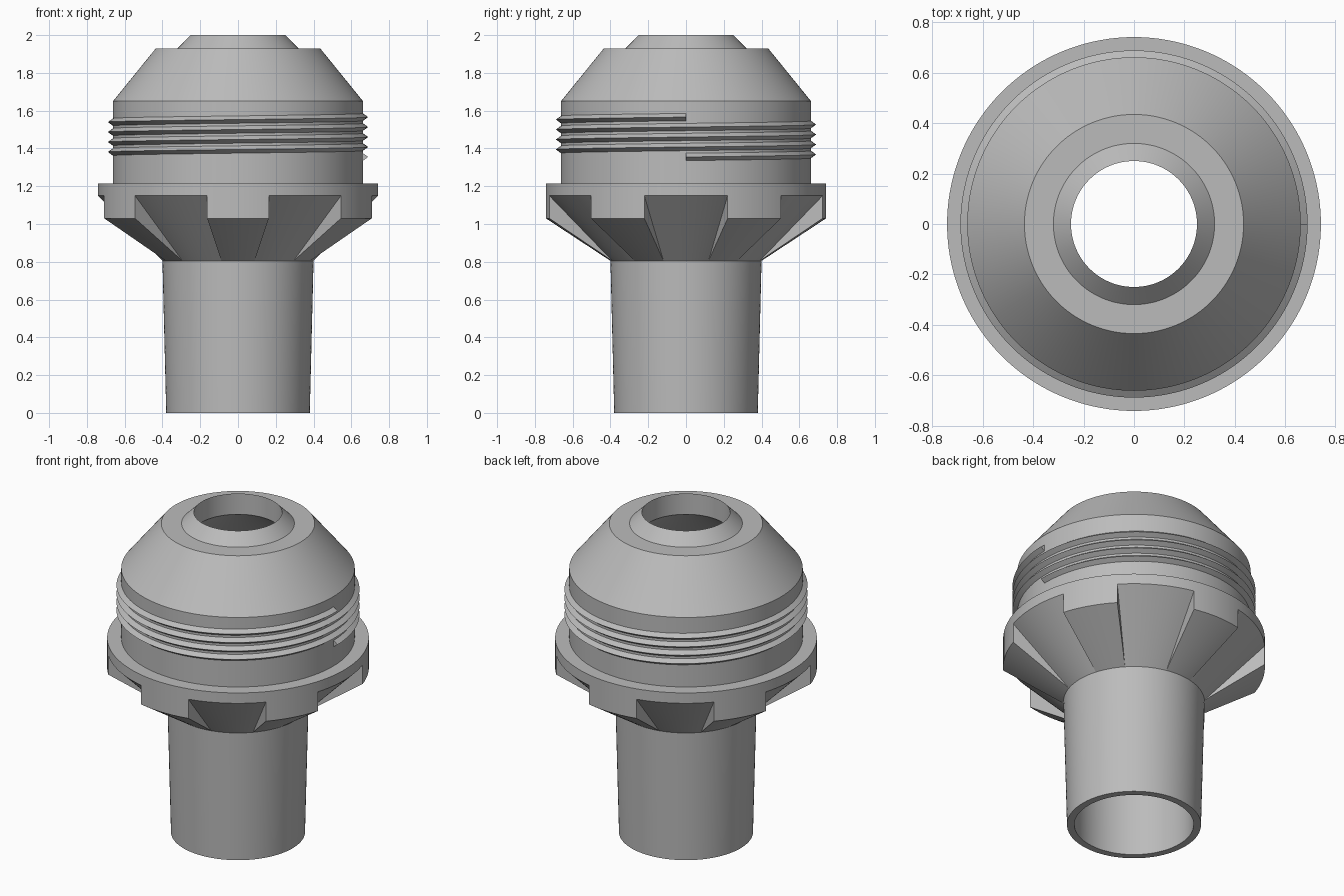
import bpy, bmesh, math

cube = bpy.data.objects.get("Cube")
if cube:
    bpy.data.objects.remove(cube, do_unlink=True)

grey = bpy.data.materials.new("plain grey")
grey.use_nodes = True
colour = (0.5, 0.5, 0.5, 1)
grey.diffuse_color = colour
grey.node_tree.nodes["Principled BSDF"].inputs["Base Color"].default_value = colour


def skin(name, columns, closed):
    """Join neighbouring closed columns of points with faces."""
    bm = bmesh.new()
    rings = [[bm.verts.new(p) for p in col] for col in columns]
    pairs = list(zip(rings, rings[1:]))
    if closed:
        pairs.append((rings[-1], rings[0]))
    else:
        bm.faces.new(rings[0])
        bm.faces.new(rings[-1])
    for a, b in pairs:
        n = len(a)
        for i in range(n):
            j = (i + 1) % n
            bm.faces.new((a[i], b[i], b[j], a[j]))
    bmesh.ops.remove_doubles(bm, verts=bm.verts, dist=0.0001)
    bmesh.ops.recalc_face_normals(bm, faces=bm.faces)
    mesh = bpy.data.meshes.new(name)
    bm.to_mesh(mesh)
    bm.free()
    mesh.materials.append(grey)
    obj = bpy.data.objects.new(name, mesh)
    bpy.context.collection.objects.link(obj)
    bpy.ops.object.select_all(action="DESELECT")
    obj.select_set(True)
    bpy.context.view_layer.objects.active = obj
    bpy.ops.object.shade_smooth_by_angle(angle=math.radians(25))
    return obj


def spin(profile, degrees, lift=0):
    a = math.radians(degrees)
    return [(r * math.cos(a), r * math.sin(a), z + lift) for r, z in profile]


# Hollow body: tube, collar, threaded barrel, domed cap and bore
RIM, NOTCH_TOP, TAB_BOTTOM = 0.742, 1.15, 1.03


def body_profile(collar_bottom):
    return [
        (0.38, 0), (0.40, 0.805),
        (RIM, collar_bottom), (RIM, NOTCH_TOP), (RIM, 1.215),
        (0.662, 1.215), (0.662, 1.65), (0.435, 1.93), (0.32, 1.93), (0.25, 2),
        (0.25, 1.87), (0.59, 1.6), (0.59, 1.2), (0.345, 0.83), (0.338, 0),
    ]


# Six grip tabs alternate with six notches under the collar
TAB, NOTCH = 25.4, 34.6
columns = []
for k in range(6):
    start = 60 * k - NOTCH / 2
    columns += [spin(body_profile(NOTCH_TOP), start + NOTCH * i / 14) for i in range(15)]
    columns += [spin(body_profile(TAB_BOTTOM), start + NOTCH + TAB * i / 10) for i in range(11)]
skin("adapter_body", columns, True)

# Screw thread: a triangular ridge rising through four turns
ridge = [(0.66, -0.021), (0.689, 0), (0.66, 0.021)]
TURNS, STEPS = 4, 120
total = TURNS * STEPS
skin("screw_thread",
     [spin(ridge, 360 * i / STEPS, 1.355 + 0.211 * i / total) for i in range(total + 1)],
     False)
